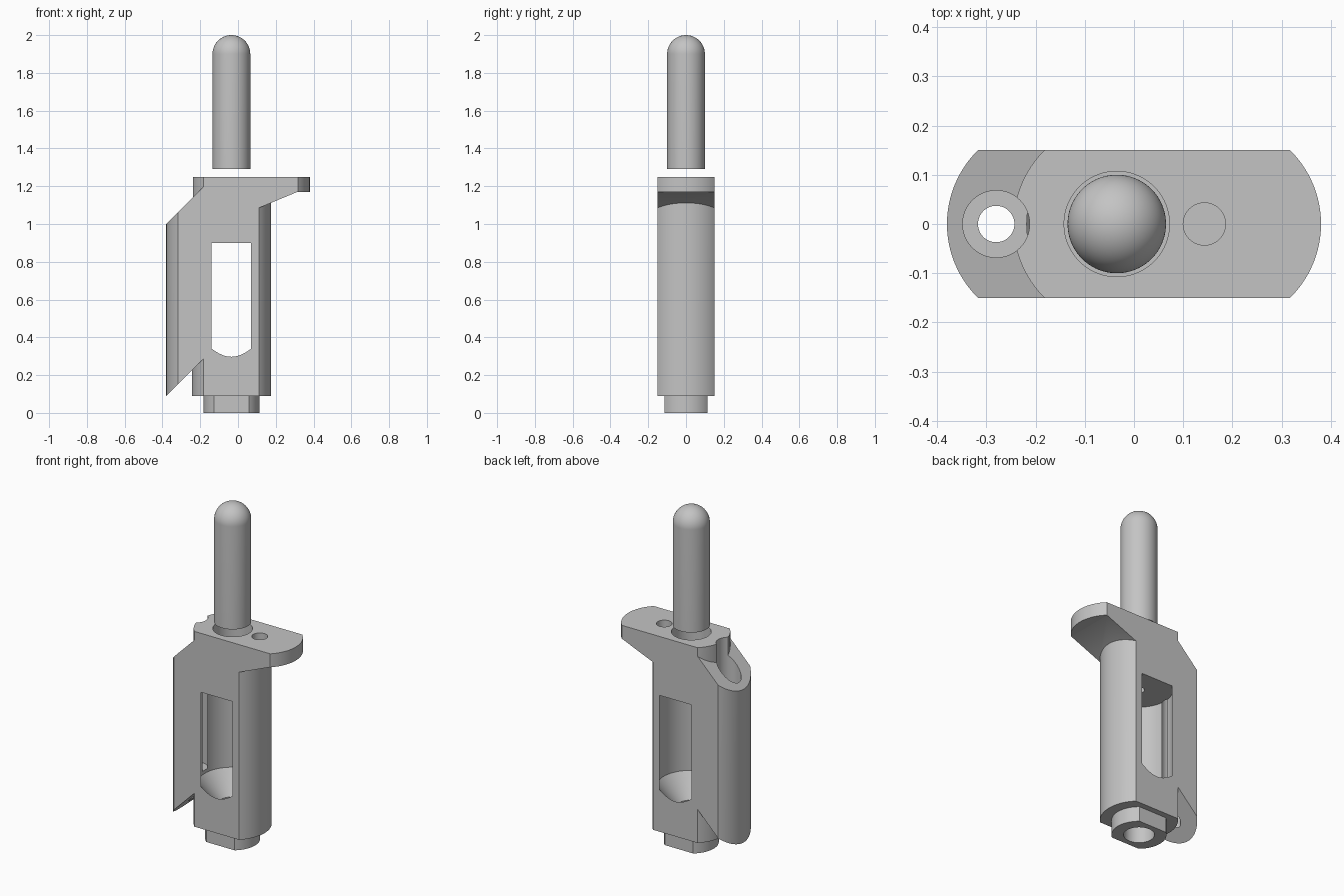
import bpy, bmesh
from math import sin, cos, pi, asin
from mathutils import Vector

if "Cube" in bpy.data.objects:
    bpy.data.objects.remove(bpy.data.objects["Cube"], do_unlink=True)

grey = bpy.data.materials.new("plain grey")
grey.use_nodes = True
grey.diffuse_color = (0.55, 0.55, 0.55, 1)
grey.node_tree.nodes["Principled BSDF"].inputs["Base Color"].default_value = grey.diffuse_color

AXIS = -0.035      # shared axis of rod, bore and body
R = 0.21           # radius of all rounded ends
HALF = 0.15        # half thickness


def finish(bm, name):
    bmesh.ops.recalc_face_normals(bm, faces=bm.faces)
    me = bpy.data.meshes.new(name)
    bm.to_mesh(me)
    bm.free()
    me.materials.append(grey)
    ob = bpy.data.objects.new(name, me)
    bpy.context.collection.objects.link(ob)
    return ob


def prism(name, points, offset):
    """Extrude a flat polygon along an offset."""
    bm = bmesh.new()
    face = bm.faces.new([bm.verts.new(p) for p in points])
    new = bmesh.ops.extrude_face_region(bm, geom=[face])["geom"]
    bmesh.ops.translate(bm, vec=offset,
                        verts=[g for g in new if isinstance(g, bmesh.types.BMVert)])
    return finish(bm, name)


def rounded_plate(name, x0, x1, radius, half, z0, z1, steps=32):
    """Plate with straight sides and an arc at each end."""
    a = asin(half / radius)
    pts = []
    for cx, turn in ((x1, 0), (x0, pi)):
        for i in range(steps + 1):
            t = turn - a + 2 * a * i / steps
            pts.append((cx + radius * cos(t), radius * sin(t), z0))
    return prism(name, pts, Vector((0, 0, z1 - z0)))


def lathe(name, x, profile, steps=96):
    """Revolve (radius, z) points around a vertical axis."""
    bm = bmesh.new()
    rings = []
    for r, z in profile:
        if r == 0:
            rings.append([bm.verts.new((x, 0, z))] * steps)
        else:
            rings.append([bm.verts.new((x + r * cos(2 * pi * i / steps),
                                        r * sin(2 * pi * i / steps), z))
                          for i in range(steps)])
    for low, high in zip(rings, rings[1:]):
        for i in range(steps):
            j = (i + 1) % steps
            bm.faces.new(list(dict.fromkeys((low[i], low[j], high[j], high[i]))))
    for ring in (rings[0], rings[-1]):
        if ring[0] is not ring[1]:
            bm.faces.new(ring)
    return finish(bm, name)


def combine(target, tool, operation):
    mod = target.modifiers.new(operation, 'BOOLEAN')
    mod.operation = operation
    mod.solver = 'EXACT'
    mod.object = tool
    bpy.context.view_layer.objects.active = target
    bpy.ops.object.modifier_apply(modifier=mod.name)
    bpy.data.objects.remove(tool, do_unlink=True)


# Housing: round body joined to the side fin and top flange
housing = lathe("housing", AXIS, [(R, 0.09), (R, 1.3)])
side = [(-0.4, 0.07), (-0.1, 0.37), (-0.1, 1.0), (0.05, 1.06), (0.11, 1.085),
        (0.315, 1.17), (0.4, 1.17), (0.4, 1.35), (-0.15, 1.35), (-0.15, 1.23), (-0.4, 0.98)]
fin_flange = prism("fin_flange", [(x, -0.3, z) for x, z in side], Vector((0, 0.6, 0)))
combine(housing, fin_flange, 'UNION')
combine(housing, rounded_plate("outline", -0.17, 0.17, R, HALF, 0.02, 1.25), 'INTERSECT')

# Bottom spigot with flattened sides
combine(housing, rounded_plate("spigot", AXIS, AXIS, 0.148, 0.115, 0, 0.15), 'UNION')

# Main bore: outlet, funnel, windowed chamber and rod socket
bore = [(0.083, -0.1), (0.083, 0.21), (0.183, 0.34), (0.183, 0.9),
        (0.03, 0.9), (0.03, 1.05), (0.107, 1.05), (0.107, 1.3)]
combine(housing, lathe("bore", AXIS, bore), 'DIFFERENCE')

# Stepped hole down the fin, and the small hole in the flange
step_hole = [(0.037, -0.1), (0.037, 0.36), (0.068, 0.36), (0.068, 1.4)]
combine(housing, lathe("step_hole", -0.28, step_hole), 'DIFFERENCE')
combine(housing, lathe("pin_hole", 0.143, [(0.043, 1.14), (0.043, 1.3)], 48), 'DIFFERENCE')

# Floating round-nosed rod
dome = [(0.1 * cos(pi / 2 * i / 20), 1.9 + 0.1 * sin(pi / 2 * i / 20)) for i in range(20)]
rod = lathe("rod", AXIS, [(0.1, 1.29)] + dome + [(0, 2.0)])

for ob in (housing, rod):
    bpy.ops.object.select_all(action='DESELECT')
    ob.select_set(True)
    bpy.context.view_layer.objects.active = ob
    bpy.ops.object.shade_smooth_by_angle(angle=0.5)
